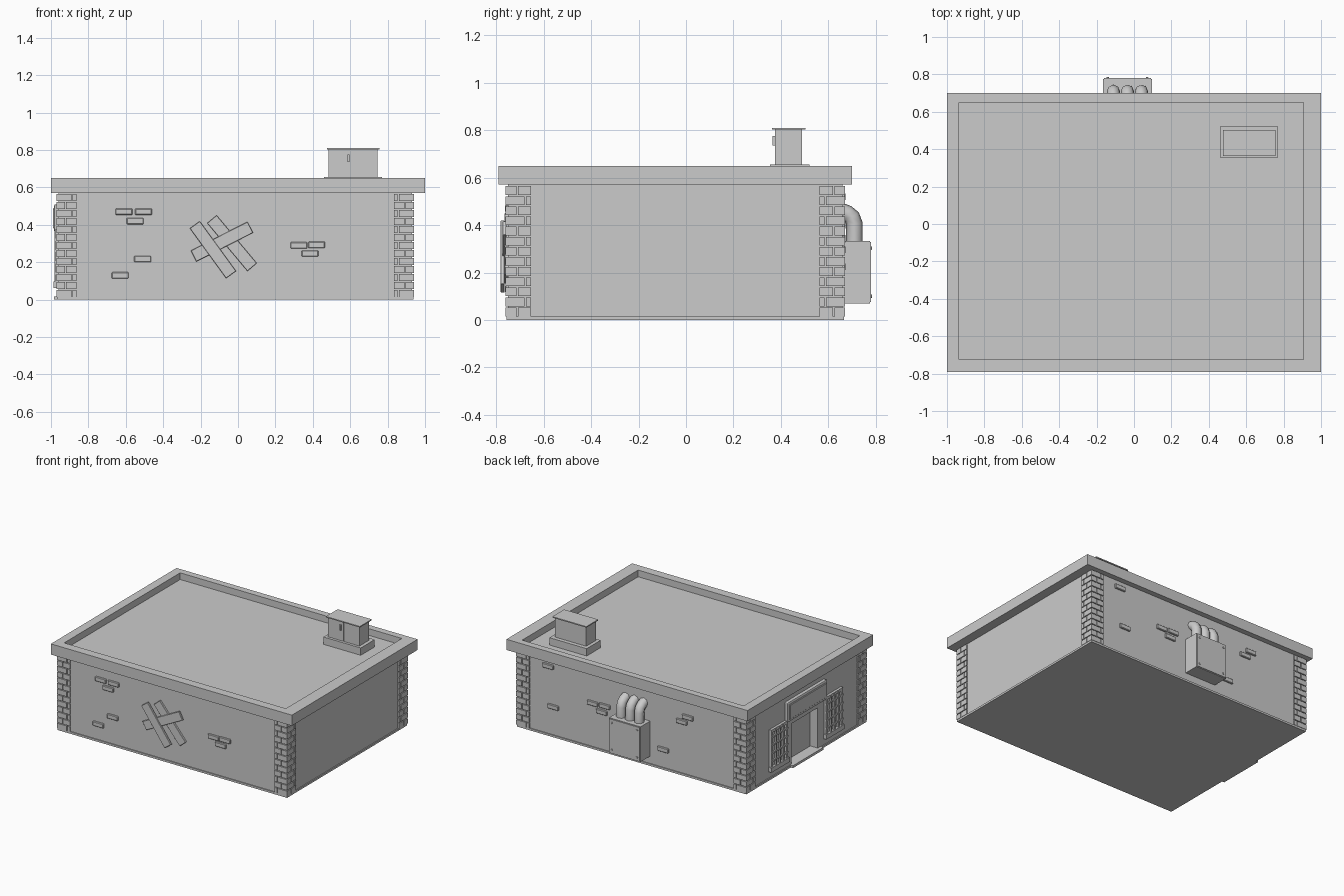
import bpy, bmesh
from math import radians
from mathutils import Matrix, Vector

if "Cube" in bpy.data.objects:
    bpy.data.objects.remove(bpy.data.objects["Cube"])


def box(name, x0, x1, y0, y1, z0, z1, bevel=0.0, segments=1):
    bm = bmesh.new()
    size = Matrix.Diagonal((x1 - x0, y1 - y0, z1 - z0, 1))
    mid = Matrix.Translation(((x0 + x1) / 2, (y0 + y1) / 2, (z0 + z1) / 2))
    bmesh.ops.create_cube(bm, size=1, matrix=mid @ size)
    if bevel:
        bmesh.ops.bevel(bm, geom=bm.edges[:], offset=bevel, segments=segments,
                        profile=0.5, affect='EDGES')
    return finish(name, bm)


def finish(name, bm):
    bmesh.ops.recalc_face_normals(bm, faces=bm.faces[:])
    me = bpy.data.meshes.new(name)
    bm.to_mesh(me)
    bm.free()
    ob = bpy.data.objects.new(name, me)
    bpy.context.collection.objects.link(ob)
    return ob


# Outer limits of the walls
X0, X1, Y0, Y1 = -0.96, 0.93, -0.75, 0.66

# Wall block with a recessed doorway on the left side
walls = box("walls", X0, X1, Y0, Y1, 0.0, 0.58)
cutter = box("doorway_cutter", X0 - 0.1, X0 + 0.065, -0.19, 0.12, 0.015, 0.32)
cutter.hide_render = True
cutter.hide_set(True)
cut = walls.modifiers.new("doorway", 'BOOLEAN')
cut.object = cutter
cut.solver = 'EXACT'

# Plinth
box("plinth", X0 - 0.007, X1 + 0.007, Y0 - 0.007, Y1 + 0.007, 0.0, 0.015)

# Roof slab with sunken deck and parapet
bm = bmesh.new()
bmesh.ops.create_cube(bm, size=1)
for v in bm.verts:
    v.co = Vector((1.0 if v.co.x > 0 else -1.0,
                   0.70 if v.co.y > 0 else -0.79,
                   0.65 if v.co.z > 0 else 0.57))
top = max(bm.faces, key=lambda f: f.calc_center_median().z)
bmesh.ops.inset_region(bm, faces=[top], thickness=0.05)
for v in top.verts:
    v.co.x = 0.905 if v.co.x > 0 else -0.935
    v.co.y = 0.65 if v.co.y > 0 else -0.725
deck = bmesh.ops.extrude_discrete_faces(bm, faces=[top])["faces"][0]
for v in deck.verts:
    v.co.z = 0.60
finish("roof", bm)

# Corner quoins: courses of bricks with alternating joints on both faces
courses, gap, out = 13, 0.006, 0.01
height = (0.57 - 0.015) / courses
for cx, sx, cn in ((X0, 1, "left"), (X1, -1, "right")):
    for cy, sy, dn in ((Y0, 1, "front"), (Y1, -1, "back")):
        parts = []
        for i in range(courses):
            z0 = 0.015 + i * height
            a, b = (0.035, 0.07) if i % 2 else (0.07, 0.035)
            # corner brick, then one brick further along each wall
            for u0, u1, w0, w1 in ((-out, a, -out, b),
                                   (a + gap, 0.097, -out, 0.02),
                                   (-out, 0.02, b + gap, 0.097)):
                xs = sorted((cx + sx * u0, cx + sx * u1))
                ys = sorted((cy + sy * w0, cy + sy * w1))
                parts.append((*xs, *ys, z0, z0 + height - gap))
        bm = bmesh.new()
        for x0, x1, y0, y1, z0, z1 in parts:
            bmesh.ops.create_cube(
                bm, size=1,
                matrix=Matrix.Translation(((x0 + x1) / 2, (y0 + y1) / 2, (z0 + z1) / 2))
                @ Matrix.Diagonal((x1 - x0, y1 - y0, z1 - z0, 1)))
        finish(f"{dn}_{cn}_corner_bricks", bm)

# Loose raised bricks on front and back walls
front = [(-0.61, 0.47), (-0.505, 0.47), (-0.55, 0.42), (-0.51, 0.217), (-0.63, 0.13),
         (0.325, 0.29), (0.42, 0.293), (0.385, 0.247)]
back = [(0.68, 0.52), (0.637, 0.225), (0.31, 0.34), (0.21, 0.345), (0.235, 0.295),
        (-0.48, 0.445), (-0.43, 0.40), (-0.275, 0.15)]
for side, spots, y in (("front", front, Y0), ("back", back, Y1)):
    for x, z in spots:
        box(f"{side}_brick", x - 0.045, x + 0.045, y - 0.012, y + 0.012,
            z - 0.017, z + 0.017, 0.004)

# Boards nailed across the front wall
for x, z, angle, length, lift in ((-0.032, 0.302, -50, 0.335, 0.007),
                                  (-0.086, 0.310, 27, 0.34, 0.015),
                                  (-0.134, 0.267, -54, 0.33, 0.023)):
    board = box("board", -length / 2, length / 2, -0.008, 0.008, -0.033, 0.033, 0.002)
    board.matrix_world = (Matrix.Translation((x, Y0 - lift, z))
                          @ Matrix.Rotation(radians(-angle), 4, 'Y'))

# Rooftop unit: curb, cabinet halves, bowed lid, handle
box("unit_curb", 0.46, 0.77, 0.355, 0.52, 0.59, 0.655)
box("unit_left_half", 0.485, 0.613, 0.375, 0.49, 0.65, 0.803)
box("unit_right_half", 0.617, 0.745, 0.375, 0.49, 0.65, 0.803)
box("unit_core", 0.60, 0.63, 0.38, 0.485, 0.65, 0.803)
box("unit_lid", 0.475, 0.757, 0.363, 0.503, 0.802, 0.81)
box("unit_handle", 0.585, 0.597, 0.365, 0.378, 0.735, 0.775)

# Wall unit at the back with cover plate and corner screws
box("wall_unit", -0.165, 0.095, 0.65, 0.775, 0.07, 0.333)
box("wall_unit_cover", -0.16, 0.09, 0.77, 0.78, 0.075, 0.328)
for x in (-0.14, 0.07):
    for z in (0.10, 0.303):
        bm = bmesh.new()
        bmesh.ops.create_cone(bm, cap_ends=True, segments=8, radius1=0.009, radius2=0.006,
                              depth=0.01, matrix=Matrix.Translation((x, 0.78, z))
                              @ Matrix.Rotation(radians(-90), 4, 'X'))
        finish("screw", bm)

# Three bent pipes from the wall unit into the wall
path = [(0.71, 0.32), (0.71, 0.405), (0.70, 0.433), (0.68, 0.449), (0.645, 0.462)]
for x in (-0.11, -0.035, 0.04):
    curve = bpy.data.curves.new("pipe", 'CURVE')
    curve.dimensions = '3D'
    curve.bevel_depth = 0.035
    curve.bevel_resolution = 2
    curve.use_fill_caps = True
    spline = curve.splines.new('POLY')
    spline.points.add(len(path) - 1)
    for p, (y, z) in zip(spline.points, path):
        p.co = (x, y, z, 1)
    spline.use_smooth = True
    bpy.context.collection.objects.link(bpy.data.objects.new("pipe", curve))

# Barred windows either side of the door
for y in (0.285, -0.365):
    y0, y1, z0, z1 = y - 0.10, y + 0.10, 0.075, 0.375
    xa, xb, t = X0 - 0.018, X0 + 0.01, 0.022
    box("window_jamb", xa, xb, y0, y0 + t, z0, z1)
    box("window_jamb", xa, xb, y1 - t, y1, z0, z1)
    box("window_head", xa, xb, y0, y1, z1 - t, z1)
    box("window_sill", xa - 0.008, xb, y0 - 0.008, y1 + 0.008, z0 - 0.012, z0 + t)
    box("window_pane", X0 - 0.004, xb, y0, y1, z0, z1)
    for i in (-1, 0, 1):
        box("window_bar", xa - 0.004, xa + 0.008, y + i * 0.045 - 0.006,
            y + i * 0.045 + 0.006, z0, z1)
    for z in (0.14, 0.20, 0.26, 0.32):
        box("window_crossbar", xa - 0.002, xa + 0.009, y0, y1, z - 0.006, z + 0.006)

# Rounded sign panel over the door with raised face, and the door step
box("sign_panel", X0 - 0.024, X0 + 0.02, -0.27, 0.20, 0.36, 0.51, 0.01, 2)
box("sign_face", X0 - 0.029, X0, -0.25, 0.18, 0.38, 0.49, 0.004)
box("door_step", X0 - 0.025, X0 + 0.06, -0.22, 0.14, 0.0, 0.018)
